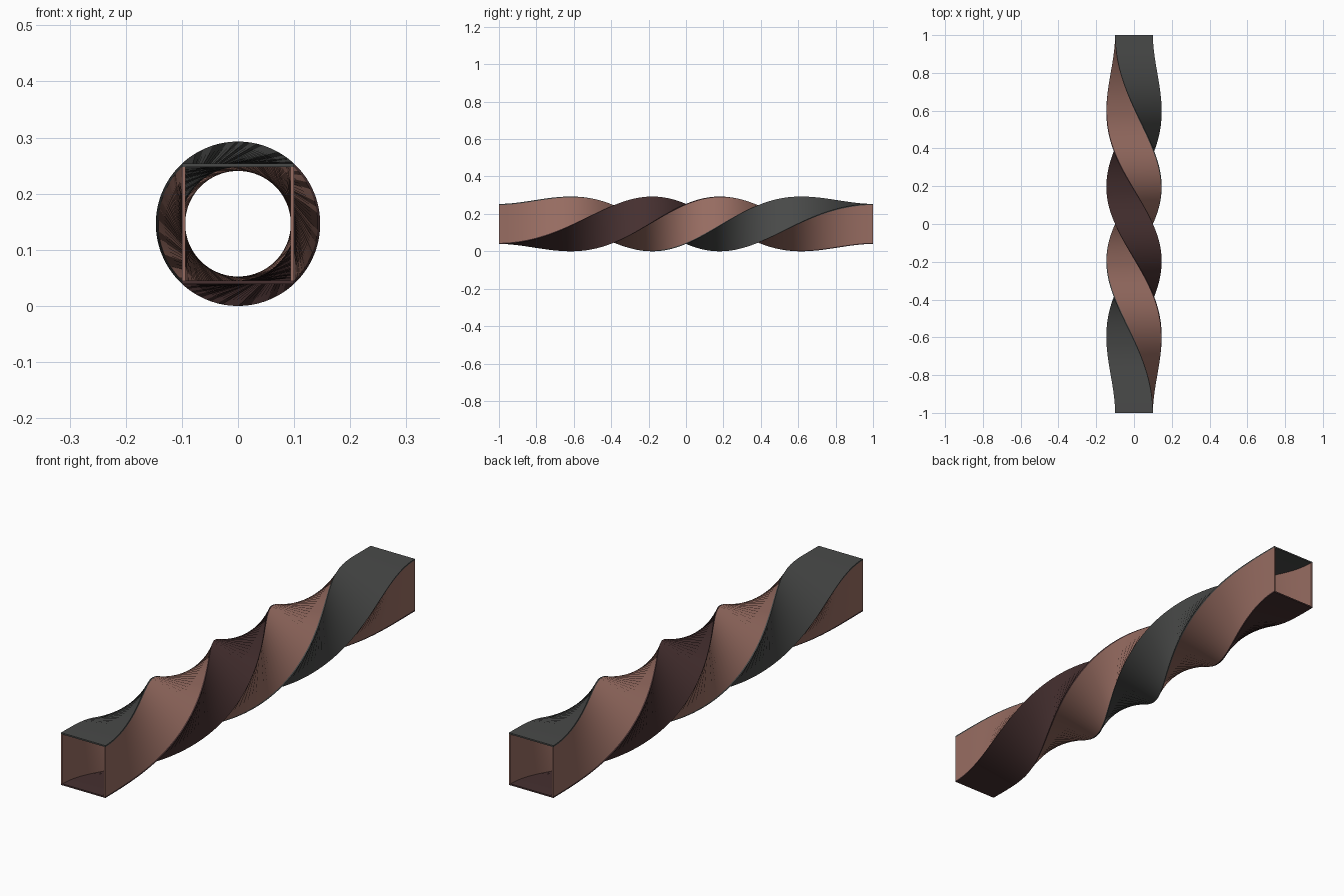
import bpy, bmesh, math

cube = bpy.data.objects.get("Cube")
if cube:
    bpy.data.objects.remove(cube, do_unlink=True)

HALF_W, HALF_H = 0.1, 0.107      # outer half width and height of the tube
WALL = 0.006                     # plate thickness
CENTRE_Z = math.hypot(HALF_W, HALF_H)
STEPS = 120


def material(name, rgb):
    mat = bpy.data.materials.new(name)
    mat.use_nodes = True
    linear = [((c / 255 + 0.055) / 1.055) ** 2.4 for c in rgb] + [1.0]
    mat.diffuse_color = linear
    mat.node_tree.nodes["Principled BSDF"].inputs["Base Color"].default_value = linear
    return mat


def station(s):
    """Position along the tube and eased twist angle, one full turn in all."""
    r = 1 - s
    t = 0.75 * s * r * r + 2.25 * s * s * r + s ** 3
    return 2 * t - 1, 2 * math.pi * s * s * (3 - 2 * s)


def twisted_plate(name, x0, x1, z0, z1, mat):
    """Sweep a rectangular section along y while it turns about the axis."""
    bm = bmesh.new()
    rings = []
    for i in range(STEPS + 1):
        y, a = station(i / STEPS)
        c, s = math.cos(a), math.sin(a)
        rings.append([bm.verts.new((x * c - z * s, y, x * s + z * c + CENTRE_Z))
                      for x, z in ((x0, z0), (x1, z0), (x1, z1), (x0, z1))])
    for a, b in zip(rings, rings[1:]):
        for k in range(4):
            n = (k + 1) % 4
            bm.faces.new((a[k], a[n], b[n], b[k]))
    bm.faces.new(rings[0])
    bm.faces.new(rings[-1])
    bmesh.ops.recalc_face_normals(bm, faces=bm.faces)
    mesh = bpy.data.meshes.new(name)
    bm.to_mesh(mesh)
    bm.free()
    mesh.materials.append(mat)
    obj = bpy.data.objects.new(name, mesh)
    bpy.context.collection.objects.link(obj)
    bpy.ops.object.select_all(action="DESELECT")
    obj.select_set(True)
    bpy.context.view_layer.objects.active = obj
    bpy.ops.object.shade_smooth_by_angle(angle=math.radians(30))


grey = material("charcoal grey", (73, 74, 73))
dark = material("dark brown", (70, 48, 48))
rose = material("rose brown", (152, 109, 98))

# Top and bottom plates span the full width
inner_h = HALF_H - WALL
twisted_plate("top_plate", -HALF_W, HALF_W, inner_h, HALF_H, grey)
twisted_plate("bottom_plate", -HALF_W, HALF_W, -HALF_H, -inner_h, dark)

# Side plates sit between them
inner_w = HALF_W - WALL
twisted_plate("left_plate", inner_w, HALF_W, -inner_h, inner_h, rose)
twisted_plate("right_plate", -HALF_W, -inner_w, -inner_h, inner_h, rose)
